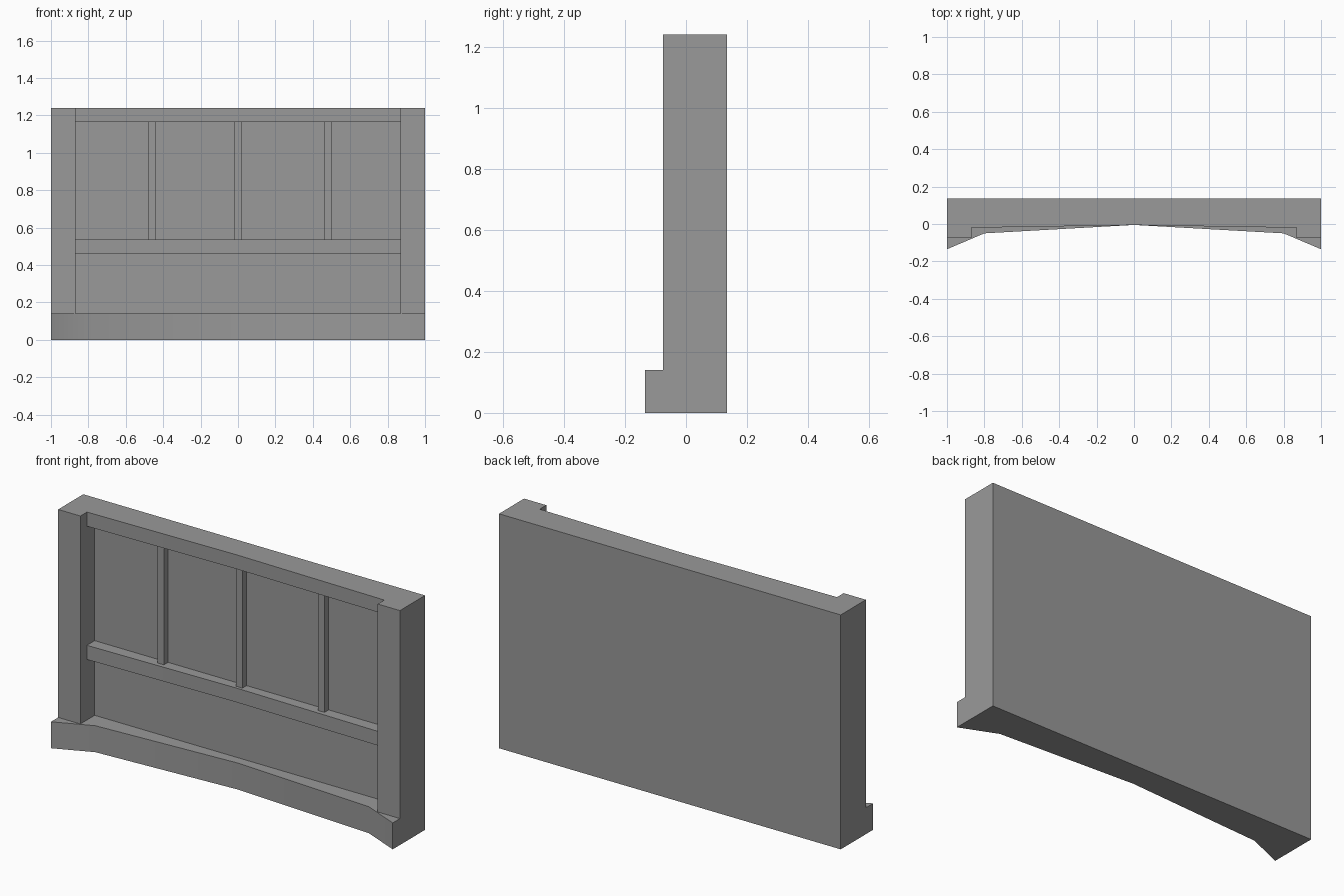
import bpy, bmesh, math

if "Cube" in bpy.data.objects:
    bpy.data.objects.remove(bpy.data.objects["Cube"])

BACK = 0.135
PANEL = 0.045     # recessed panel plane
TOP = 1.24
BASE_TOP = 0.14
INNER = 0.87      # inner face of the corner posts

grey = bpy.data.materials.new("grey")
grey.diffuse_color = (0.32, 0.32, 0.32, 1)
grey.use_nodes = True
grey.node_tree.nodes["Principled BSDF"].inputs["Base Color"].default_value = grey.diffuse_color


def prism(name, outline, z0, z1):
    """Extrude an (x, y) outline vertically from z0 to z1."""
    bm = bmesh.new()
    face = bm.faces.new([bm.verts.new((x, y, z0)) for x, y in outline])
    ext = bmesh.ops.extrude_face_region(bm, geom=[face])
    for v in ext["geom"]:
        if isinstance(v, bmesh.types.BMVert):
            v.co.z = z1
    bmesh.ops.recalc_face_normals(bm, faces=bm.faces)
    mesh = bpy.data.meshes.new(name)
    bm.to_mesh(mesh)
    bm.free()
    mesh.materials.append(grey)
    ob = bpy.data.objects.new(name, mesh)
    bpy.context.collection.objects.link(ob)
    return ob


def box(name, x0, x1, y0, y1, z0, z1):
    return prism(name, [(x0, y0), (x1, y0), (x1, y1), (x0, y1)], z0, z1)


def mirrored(half):
    """Mirror a left-half front profile and close it along the back."""
    right = [(-x, y) for x, y in reversed(half) if x < 0]
    return half + right + [(1, BACK), (-1, BACK)]


def boolean(target, other, operation):
    mod = target.modifiers.new("bool", "BOOLEAN")
    mod.object, mod.operation, mod.solver = other, operation, "EXACT"
    bpy.context.view_layer.objects.active = target
    bpy.ops.object.modifier_apply(modifier=mod.name)
    bpy.data.objects.remove(other)


# Wall body: posts at the ends, slightly bowed rail front between them
wall = prism("wall_panel", mirrored([(-1, -0.075), (-INNER, -0.075),
                                     (-INNER, -0.02), (0, -0.006)]), 0, TOP)

# Recesses leave the top rail and middle rail standing proud
for z0, z1 in ((-0.1, 0.46), (0.535, 1.165)):
    cutter = box("recess_cutter", -INNER, INNER, -0.3, PANEL, z0, z1)
    boolean(wall, cutter, "DIFFERENCE")

# Flared plinth joined to the wall
plinth = prism("plinth", mirrored([(-1, -0.135), (-0.8, -0.05), (0, -0.005)]),
               0, BASE_TOP)
boolean(wall, plinth, "UNION")

# Merge coplanar faces left by the joins
bm = bmesh.new()
bm.from_mesh(wall.data)
bmesh.ops.remove_doubles(bm, verts=bm.verts, dist=1e-4)
bmesh.ops.dissolve_limit(bm, angle_limit=math.radians(0.3),
                         verts=bm.verts, edges=bm.edges)
bm.to_mesh(wall.data)
bm.free()

bpy.ops.object.select_all(action="DESELECT")
wall.select_set(True)
bpy.context.view_layer.objects.active = wall
bpy.ops.object.shade_smooth_by_angle(angle=math.radians(30))

# Thin vertical bars dividing the upper recess
for i, x in enumerate((-0.46, 0, 0.48)):
    box(f"divider_bar_{i + 1}", x - 0.019, x + 0.019, 0.01, PANEL + 0.01,
        0.535, 1.165)
